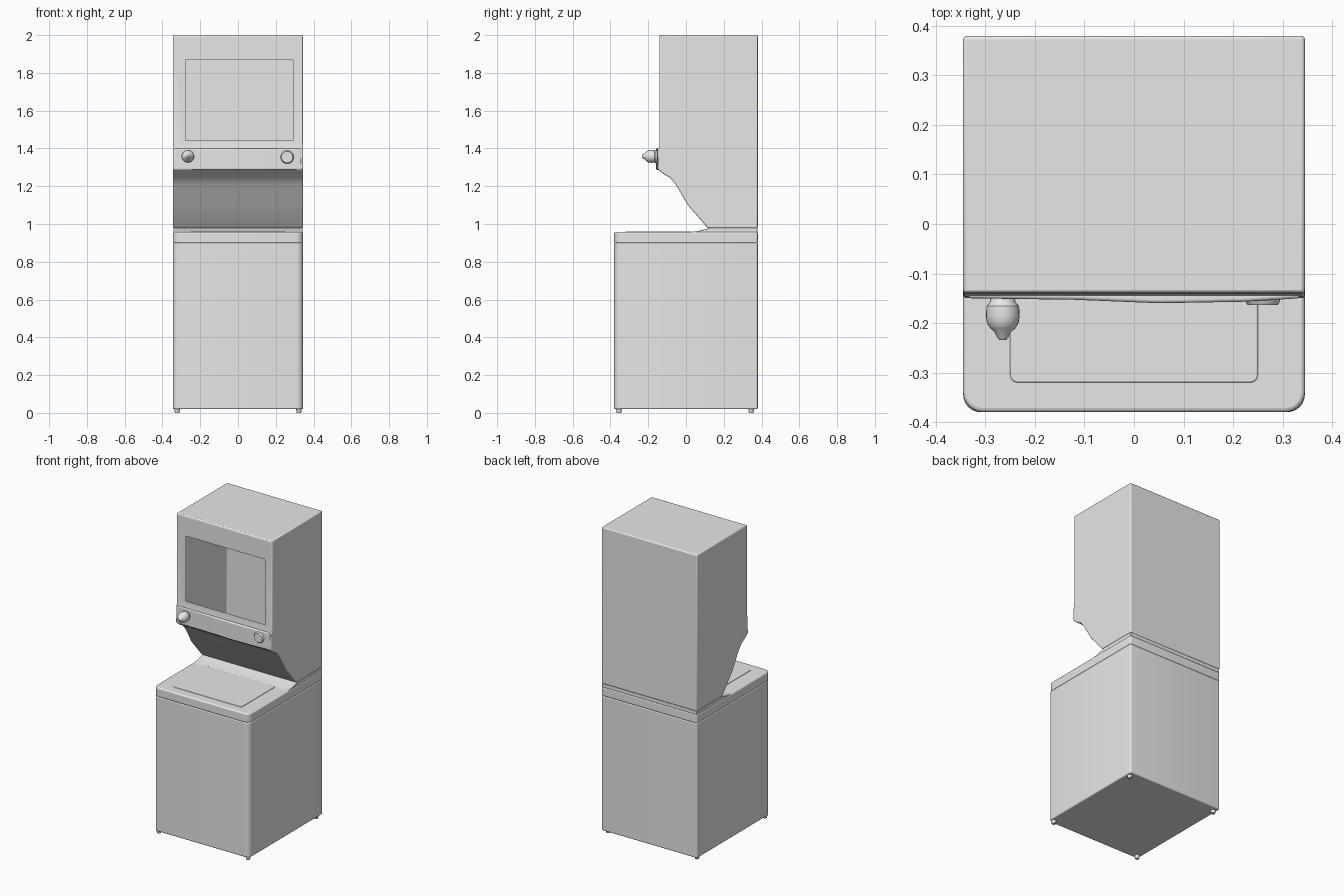
import bpy, bmesh
from math import sin, cos, pi
from mathutils import Vector

cube = bpy.data.objects.get("Cube")
if cube:
    bpy.data.objects.remove(cube, do_unlink=True)

GREY = 0.8
mat = bpy.data.materials.new("appliance grey")
mat.use_nodes = True
mat.diffuse_color = (GREY, GREY, GREY, 1)
mat.node_tree.nodes["Principled BSDF"].inputs["Base Color"].default_value = (GREY, GREY, GREY, 1)

HALF_W = 0.345   # half width of both machines
HALF_D = 0.38    # half depth of the washer
FACE_Y = -0.14   # upper cabinet front


def finish(bm, name, bevel=0.0, segments=3):
    """Turn a bmesh into a named, softly bevelled object."""
    bmesh.ops.recalc_face_normals(bm, faces=bm.faces)
    mesh = bpy.data.meshes.new(name)
    bm.to_mesh(mesh)
    bm.free()
    mesh.materials.append(mat)
    obj = bpy.data.objects.new(name, mesh)
    bpy.context.collection.objects.link(obj)
    if bevel:
        mod = obj.modifiers.new("soft edges", 'BEVEL')
        mod.width = bevel
        mod.segments = segments
        mod.limit_method = 'ANGLE'
        mod.angle_limit = 0.6
    bpy.ops.object.select_all(action='DESELECT')
    obj.select_set(True)
    bpy.context.view_layer.objects.active = obj
    bpy.ops.object.shade_smooth_by_angle(angle=0.6)
    return obj


def prism(points, offset):
    """Extrude a closed outline by an offset."""
    bm = bmesh.new()
    face = bm.faces.new([bm.verts.new(p) for p in points])
    out = bmesh.ops.extrude_face_region(bm, geom=[face], use_keep_orig=True)
    verts = [v for v in out["geom"] if isinstance(v, bmesh.types.BMVert)]
    bmesh.ops.translate(bm, verts=verts, vec=Vector(offset))
    return bm


def plan(x, y0, y1, r_front, r_back, z, steps=6):
    """Rounded rectangle seen from above."""
    corners = ((x, y1, r_back, 0), (-x, y1, r_back, 1),
               (-x, y0, r_front, 2), (x, y0, r_front, 3))
    pts = []
    for cx, cy, r, quarter in corners:
        ox = cx - r if cx > 0 else cx + r
        oy = cy - r if cy == y1 else cy + r
        for i in range(steps + 1):
            a = (quarter + i / steps) * pi / 2
            pts.append((ox + r * cos(a), oy + r * sin(a), z))
    return pts


def lathe(name, x, z, profile, sides=24):
    """Knob turned about the y axis from (radius, y) pairs."""
    bm = bmesh.new()
    rings = [[bm.verts.new((x + r * cos(2 * pi * i / sides), y, z + r * sin(2 * pi * i / sides)))
              for i in range(sides)] for r, y in profile]
    for a, b in zip(rings, rings[1:]):
        for i in range(sides):
            j = (i + 1) % sides
            bm.faces.new((a[i], a[j], b[j], b[i]))
    bm.faces.new(rings[0])
    bm.faces.new(rings[-1])
    return finish(bm, name)


# Washer: body, top deck and lid
finish(prism(plan(HALF_W, -HALF_D, HALF_D, 0.035, 0.01, 0.02), (0, 0, 0.88)),
       "washer_body", 0.006)
finish(prism(plan(HALF_W, -HALF_D, HALF_D, 0.04, 0.01, 0.898), (0, 0, 0.06)),
       "washer_top_deck", 0.008)
finish(prism(plan(0.25, -0.32, 0.03, 0.015, 0.015, 0.95), (0, 0, 0.011)),
       "washer_lid", 0.003)

# Rise at the back of the deck, meeting the upper cabinet
rise = [(0.0, 0.955), (0.06, 0.962), (0.1, 0.972), (0.13, 0.98), (0.378, 0.98), (0.378, 0.955)]
finish(prism([(-HALF_W + 0.003, y, z) for y, z in rise], (2 * HALF_W - 0.006, 0, 0)),
       "deck_back_rise", 0.003)

# Feet
for side, sx in (("right", -1), ("left", 1)):
    for end, y in (("front", -0.355), ("back", 0.345)):
        bm = bmesh.new()
        bmesh.ops.create_cone(bm, cap_ends=True, segments=16, radius1=0.012,
                              radius2=0.016, depth=0.024)
        bmesh.ops.translate(bm, verts=bm.verts, vec=(sx * 0.322, y, 0.012))
        finish(bm, f"{end}_{side}_foot")

# Dryer cabinet: hollow shell with an open window in the front
profile = [(0.38, 0.978), (0.38, 2.0), (FACE_Y, 2.0), (FACE_Y, 1.42), (-0.147, 1.39),
           (-0.15, 1.29), (-0.12, 1.265), (-0.085, 1.245), (-0.055, 1.21), (0.01, 1.1),
           (0.115, 0.978)]
bm = prism([(-HALF_W, y, z) for y, z in profile], (2 * HALF_W, 0, 0))
bmesh.ops.recalc_face_normals(bm, faces=bm.faces)
front = next(f for f in bm.faces if all(abs(v.co.y - FACE_Y) < 1e-4 for v in f.verts))
outer = list(front.verts)
bm.faces.remove(front)
inner = [bm.verts.new((-0.278 if v.co.x < 0 else 0.292, FACE_Y,
                       1.867 if v.co.z > 1.7 else 1.442)) for v in outer]
for i in range(4):
    j = (i + 1) % 4
    bm.faces.new((outer[i], outer[j], inner[j], inner[i]))
finish(bm, "dryer_cabinet", 0.007)

# Control panel, slightly proud in the middle
panel = [(-0.335, -0.13), (-0.335, -0.15), (-0.12, -0.153), (0.05, -0.16),
         (0.22, -0.157), (0.335, -0.15), (0.335, -0.13)]
finish(prism([(x, y, 1.287) for x, y in panel], (0, 0, 0.113)), "control_panel", 0.006)

# Knobs: a long pointed one and a short flat one
lathe("right_knob", -0.265, 1.358,
      [(0.022, -0.14), (0.026, -0.158), (0.033, -0.166), (0.034, -0.185), (0.032, -0.2),
       (0.025, -0.211), (0.016, -0.219), (0.012, -0.228), (0.007, -0.234)])
lathe("left_knob", 0.26, 1.354,
      [(0.036, -0.14), (0.036, -0.15), (0.034, -0.158), (0.03, -0.164)])
